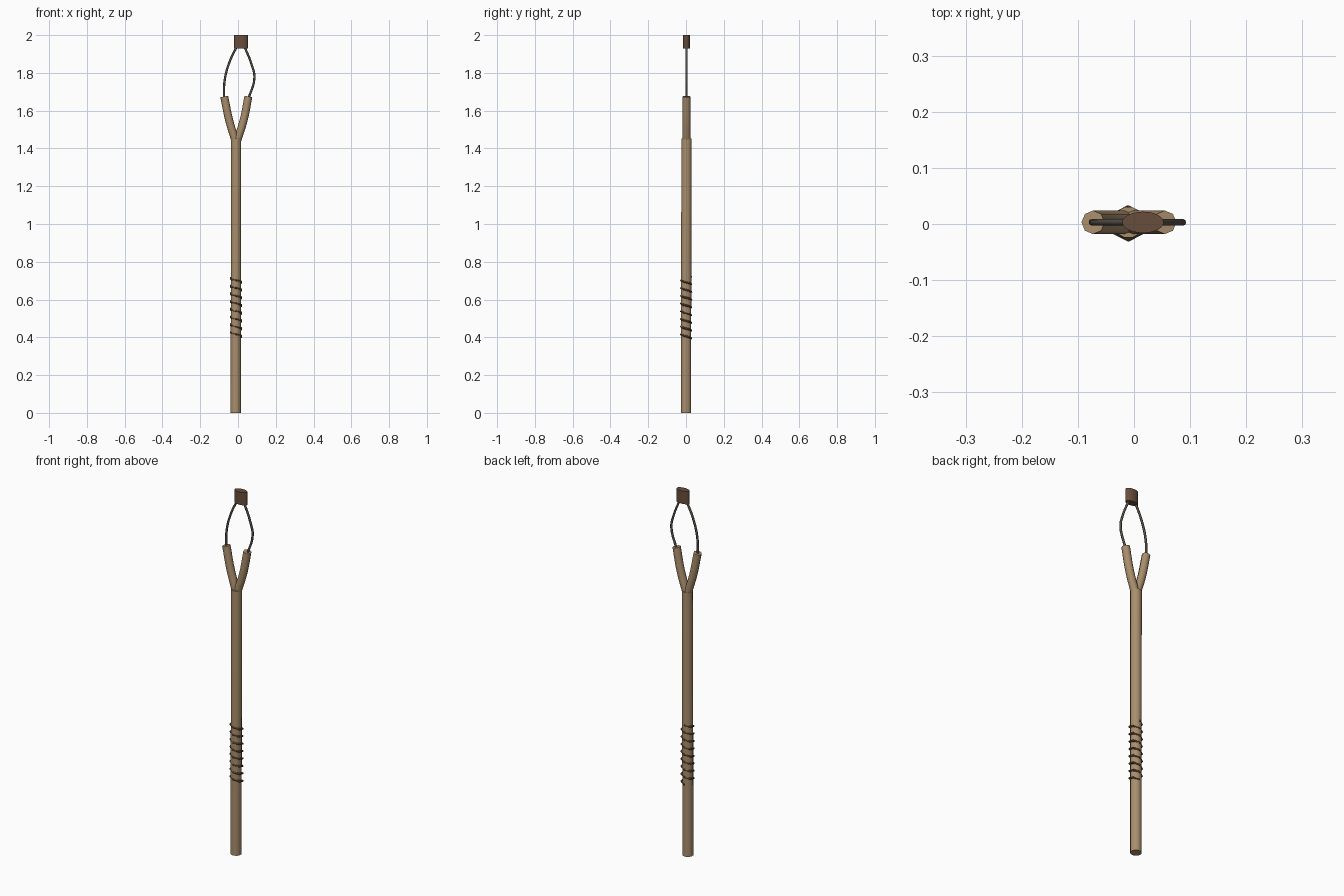
import bpy, math

if "Cube" in bpy.data.objects:
    bpy.data.objects.remove(bpy.data.objects["Cube"])

def material(name, rgb):
    m = bpy.data.materials.new(name)
    m.diffuse_color = (*rgb, 1)
    m.use_nodes = True
    m.node_tree.nodes["Principled BSDF"].inputs["Base Color"].default_value = m.diffuse_color
    return m

wood = material("wood", (0.40, 0.27, 0.15))
leather = material("leather", (0.14, 0.075, 0.045))
rubber = material("rubber", (0.09, 0.08, 0.065))

def finish(obj, name, mat):
    obj.name = name
    obj.data.materials.append(mat)
    bpy.ops.object.select_all(action='DESELECT')
    obj.select_set(True)
    bpy.context.view_layer.objects.active = obj
    if obj.type == 'CURVE':
        bpy.ops.object.convert(target='MESH')
        obj = bpy.context.object
    bpy.ops.object.shade_smooth_by_angle(angle=math.radians(50))
    return obj

def tube(name, pts, radius, mat, res=2, smooth=True):
    """Round tube along points given as (x, y, z)."""
    c = bpy.data.curves.new(name, 'CURVE')
    c.dimensions = '3D'
    c.bevel_depth = radius
    c.bevel_resolution = res
    c.use_fill_caps = True
    c.resolution_u = 5
    if smooth:
        s = c.splines.new('BEZIER')
        s.bezier_points.add(len(pts) - 1)
        for bp, p in zip(s.bezier_points, pts):
            bp.co = p
            bp.handle_left_type = bp.handle_right_type = 'AUTO'
    else:
        s = c.splines.new('POLY')
        s.points.add(len(pts) - 1)
        for sp, p in zip(s.points, pts):
            sp.co = (*p, 1)
    obj = bpy.data.objects.new(name, c)
    bpy.context.collection.objects.link(obj)
    return finish(obj, name, mat)

Y = 0.003
CX = -0.010

# handle, very slightly bowed
tube("handle", [(-0.012, 0.0, 0), (-0.011, 0.001, 0.7), (CX, 0.003, 1.452)],
     0.028, wood, res=4)

# forked prongs
tube("prong_left", [(-0.014, Y, 1.44), (-0.047, Y, 1.55), (-0.073, Y, 1.675)],
     0.021, wood)
tube("prong_right", [(-0.005, Y, 1.44), (0.030, Y, 1.55), (0.055, Y, 1.675)],
     0.021, wood)

# cord grip wound around the handle
turns, per, z_low, z_high = 8, 6, 0.395, 0.722
n = turns * per
wrap = []
for i in range(n + 1):
    a = math.pi / 2 + 2 * math.pi * i / per
    wrap.append((CX + 0.0315 * math.cos(a), 0.001 + 0.027 * math.sin(a),
                 z_high - (z_high - z_low) * i / n))
tube("grip_wrap", wrap, 0.0055, leather, res=1, smooth=False)

# elastic bands
tube("band_left", [(-0.075, Y, 1.66), (-0.070, Y, 1.765), (-0.044, Y, 1.86),
                   (-0.006, Y, 1.94)], 0.006, rubber)
tube("band_right", [(0.054, Y, 1.66), (0.087, Y, 1.775), (0.072, Y, 1.845),
                    (0.034, Y, 1.94)], 0.006, rubber)

# pouch
bpy.ops.mesh.primitive_cylinder_add(vertices=24, radius=1, depth=0.07,
                                    location=(0.016, Y, 1.965))
pouch = bpy.context.object
pouch.scale = (0.037, 0.019, 1)
bpy.ops.object.transform_apply(location=False, rotation=False, scale=True)
finish(pouch, "pouch", leather)
